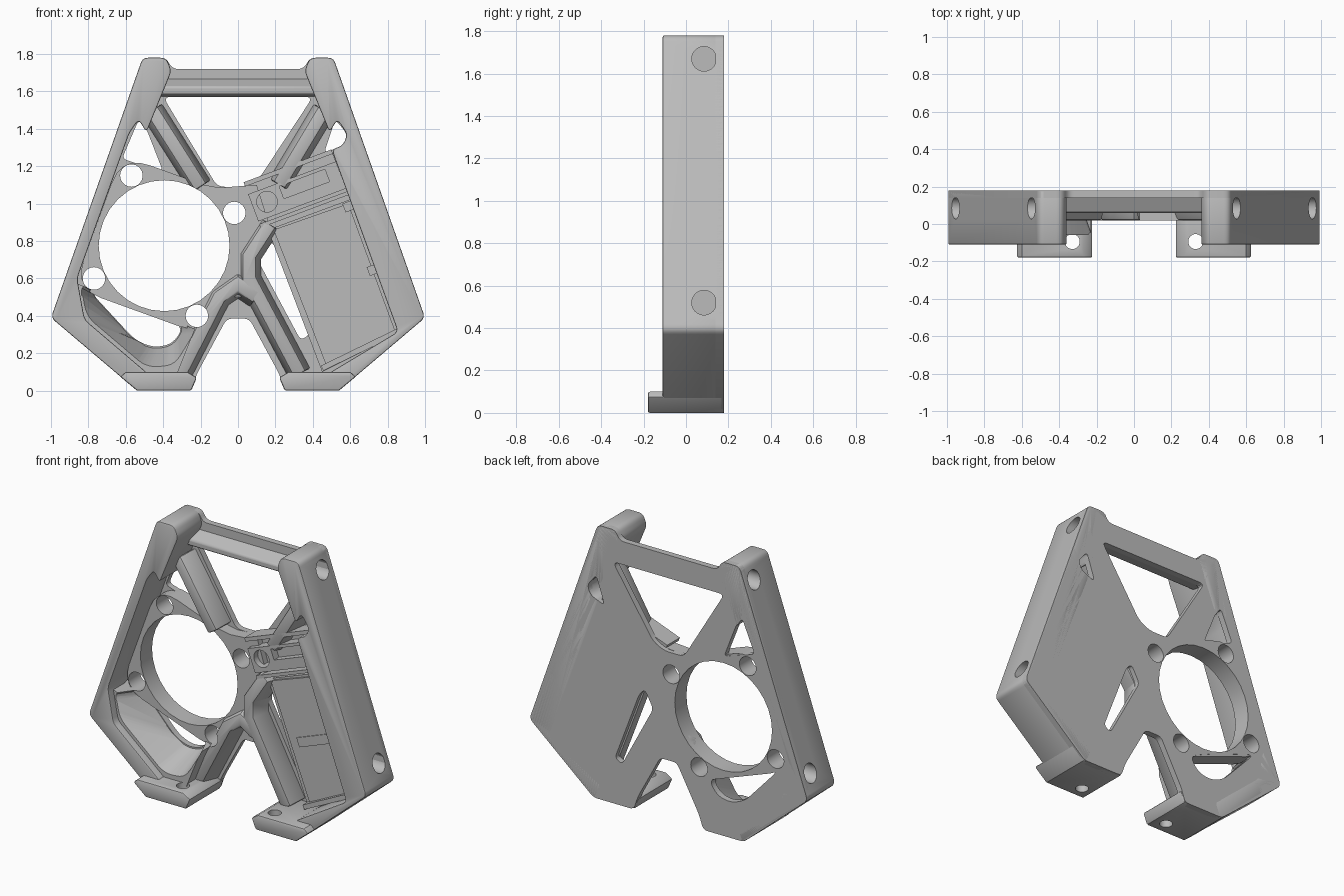
import bpy, bmesh, math
from mathutils import Vector

if "Cube" in bpy.data.objects:
    bpy.data.objects.remove(bpy.data.objects["Cube"])

grey = bpy.data.materials.new("plain_grey")
grey.use_nodes = True
grey.diffuse_color = (0.5, 0.5, 0.5, 1)
grey.node_tree.nodes["Principled BSDF"].inputs["Base Color"].default_value = (0.5, 0.5, 0.5, 1)


def rounded(pts, r, n=5):
    """Replace each corner of a closed outline by a small curve."""
    if r == 0:
        return [Vector(p) for p in pts]
    out = []
    for i, p in enumerate(pts):
        p = Vector(p)
        a, b = Vector(pts[i - 1]) - p, Vector(pts[(i + 1) % len(pts)]) - p
        a = p + a.normalized() * min(r, a.length * 0.45)
        b = p + b.normalized() * min(r, b.length * 0.45)
        for k in range(n + 1):
            t = k / n
            out.append(a * (1 - t) ** 2 + p * 2 * t * (1 - t) + b * t * t)
    return out


def mirrored(pts):
    return [(-x, z) for x, z in reversed(pts)]


def stroke(path, w):
    """Outline of a band of width w along an open path."""
    path = [Vector(p) for p in path]
    left, right = [], []
    for i, p in enumerate(path):
        d1 = (p - path[i - 1]).normalized() if i else None
        d2 = (path[i + 1] - p).normalized() if i < len(path) - 1 else d1
        d1 = d1 or d2
        t = (d1 + d2).normalized()
        nrm = Vector((-t.y, t.x)) * (w / 2 / max(0.5, t.dot(d1)))
        left.append(p + nrm)
        right.append(p - nrm)
    return left + right[::-1]


def tilted(c, u, v, angle):
    """Rectangle with half sizes u, v turned about its centre."""
    ca, sa = math.cos(angle), math.sin(angle)
    return [(c[0] + a * ca - b * sa, c[1] + a * sa + b * ca)
            for a, b in ((-u, -v), (u, -v), (u, v), (-u, v))]


def prism(name, pts, y0, y1, r=0, back=None, bevel=0):
    """Outline in x, z drawn out from y0 to y1, with an optional other back outline."""
    front, rear = rounded(pts, r), rounded(back or pts, r)
    bm = bmesh.new()
    f = [bm.verts.new((p.x, y0, p.y)) for p in front]
    b = [bm.verts.new((p.x, y1, p.y)) for p in rear]
    bm.faces.new(f)
    bm.faces.new(b[::-1])
    for i in range(len(f)):
        bm.faces.new((f[i - 1], b[i - 1], b[i], f[i]))
    bmesh.ops.recalc_face_normals(bm, faces=bm.faces)
    me = bpy.data.meshes.new(name)
    bm.to_mesh(me)
    bm.free()
    me.materials.append(grey)
    ob = bpy.data.objects.new(name, me)
    bpy.context.collection.objects.link(ob)
    if bevel:
        m = ob.modifiers.new("soft_edges", "BEVEL")
        m.width, m.segments, m.limit_method = bevel, 2, "ANGLE"
        m.angle_limit = math.radians(40)
    return ob


def drill(loc, r, depth, rot=(math.pi / 2, 0, 0)):
    bpy.ops.mesh.primitive_cylinder_add(vertices=32, radius=r, depth=depth, location=loc, rotation=rot)
    ob = bpy.context.object
    ob.name = "cutter"
    ob.data.materials.append(grey)
    return ob


def hole(pts, r=0.03):
    return prism("cutter", pts, -0.3, 0.3, r)


def cut(ob, cutters):
    for c in cutters:
        m = ob.modifiers.new("cut", "BOOLEAN")
        m.operation, m.object, m.solver = "DIFFERENCE", c, "EXACT"
        c.hide_render = True
    bpy.context.view_layer.update()
    me = bpy.data.meshes.new_from_object(ob.evaluated_get(bpy.context.evaluated_depsgraph_get()))
    ob.modifiers.clear()
    ob.data = me
    for c in cutters:
        bpy.data.objects.remove(c)
    return ob


TILT = math.radians(20.5)
FAN = Vector((-0.395, 0.775))
SCREWS = [(-0.57, 1.15), (-0.02, 0.95), (-0.77, 0.6), (-0.22, 0.4)]
LEFT_GAP = [(-0.53, 1.45), (-0.49, 1.4), (-0.40, 1.17), (-0.62, 1.24)]
RIGHT_GAP = [(0.52, 1.45), (0.585, 1.37), (0.56, 1.31), (0.46, 1.27)]
SCOOP = [(-0.79, 0.53), (-0.55, 0.27), (-0.45, 0.23), (-0.35, 0.25), (-0.29, 0.34), (-0.5, 0.43)]
BED_GAP = [(0.11, 0.69), (0.17, 0.8), (0.21, 0.76), (0.385, 0.3), (0.335, 0.27)]


def fan_holes():
    return [drill((FAN.x, 0, FAN.y), 0.35, 1)] + [drill((x, 0, z), 0.06, 1) for x, z in SCREWS]


# Back plate with all its openings
half = [(0.06, 0.385), (0.22, 0.09), (0.25, 0.0), (0.54, 0.0), (1.0, 0.39),
        (0.51, 1.78), (0.385, 1.78), (0.35, 1.72)]
plate = prism("back_plate", half + mirrored(half), 0.14, 0.18, 0.03)
cut(plate, fan_holes() + [
    hole([(-0.4, 1.57), (0.4, 1.57), (0.11, 1.13), (0.03, 1.09), (-0.11, 1.09)], 0.04),
    hole(LEFT_GAP), hole(RIGHT_GAP), hole(SCOOP, 0.06), hole(BED_GAP)])

# Deep side rails with the lower sloping walls
rail_l = [(-1, 0.39), (-0.51, 1.78), (-0.385, 1.78), (-0.355, 1.71), (-0.49, 1.38), (-0.53, 1.45),
          (-0.58, 1.38), (-0.86, 0.6), (-0.82, 0.38), (-0.48, 0.09), (-0.52, 0), (-0.54, 0)]
rail_r = [(1, 0.39), (0.51, 1.78), (0.385, 1.78), (0.355, 1.71), (0.49, 1.38), (0.53, 1.45),
          (0.585, 1.37), (0.56, 1.31), (0.5, 1.29), (0.855, 0.315), (0.48, 0.09), (0.52, 0), (0.54, 0)]
for name, pts, s in (("right_rail", rail_l, -1), ("left_rail", rail_r, 1)):
    rail = prism(name, pts, -0.11, 0.18, 0.03, bevel=0.01)
    cut(rail, [drill((s * x, 0.085, z), 0.058, 0.26, (0, math.pi / 2, 0))
               for x, z in ((0.55, 1.67), (0.95, 0.52))])

# Feet with vertical screw holes
foot = [(0.25, 0), (0.54, 0), (0.63, 0.075), (0.6, 0.1), (0.27, 0.1), (0.22, 0.07)]
for name, pts, s in (("left_foot", foot, 1), ("right_foot", mirrored(foot), -1)):
    cut(prism(name, pts, -0.18, 0.175, bevel=0.01), [drill((s * 0.33, -0.094, 0), 0.04, 0.5, (0, 0, 0))])

# Fan mount ring
ring = prism("fan_ring", tilted(FAN, 0.378, 0.378, -TILT + 0.01), 0.06, 0.178, 0.16)
cut(ring, fan_holes())

# Hollow scoop in the lower corner
scoop_wall = [(-0.88, 0.58), (-0.83, 0.35), (-0.49, 0.08), (-0.33, 0.08), (-0.23, 0.33), (-0.5, 0.43)]
scoop_top = [(-0.85, 0.57), (-0.82, 0.4), (-0.49, 0.12), (-0.34, 0.13), (-0.2, 0.36), (-0.5, 0.6)]
scoop = prism("lower_scoop", scoop_wall, -0.06, 0.15)
cut(scoop, [prism("cutter", scoop_top, -0.07, 0.16, 0.06, SCOOP), *fan_holes()])

# Spokes, arch and crossbar as tapered ribs
ribs = {
    "upper_right_spoke": [(-0.46, 1.5), (-0.2, 1.09)],
    "upper_left_spoke": [(0.46, 1.5), (0.22, 1.1)],
    "right_leg_rib": [(-0.31, 0.09), (-0.1, 0.5), (0, 0.57), (0.1, 0.5)],
    "left_leg_rib": [(0.33, 0.09), (0.06, 0.6), (0.06, 0.72), (0.17, 0.89)],
}
for name, path in ribs.items():
    cut(prism(name, stroke(path, 0.07), 0.02, 0.15, back=stroke(path, 0.13), bevel=0.01), fan_holes())
prism("crossbar", stroke([(-0.42, 1.605), (0.42, 1.605)], 0.04), 0.06, 0.15,
      back=stroke([(-0.42, 1.62), (0.42, 1.62)], 0.1), bevel=0.01)

# Central hub joining the spokes
hub = [(-0.22, 0.3), (-0.07, 0.5), (0.07, 0.5), (0.06, 0.62), (0.06, 0.75), (0.17, 0.88),
       (0.1, 1.1), (-0.1, 1.085), (-0.28, 1.12), (-0.2, 0.7)]
cut(prism("hub", hub, 0.06, 0.15), fan_holes())

# Recessed servo bed with its shallow marks
prism("servo_bed", [(0.16, 0.86), (0.62, 1.03), (0.87, 0.31), (0.45, 0.1)], 0.08, 0.15)
prism("bed_panel", [(0.19, 0.86), (0.59, 1.0), (0.84, 0.32), (0.47, 0.14)], 0.065, 0.09)
prism("bed_strip", tilted((0.54, 0.57), 0.16, 0.03, TILT), 0.058, 0.07)
for c in ((0.72, 0.645), (0.59, 0.985)):
    prism("bed_clip", tilted(c, 0.025, 0.025, TILT), 0.045, 0.07)
prism("bed_end_lip", stroke([(0.45, 0.12), (0.86, 0.32)], 0.03), 0.03, 0.15)

# Servo horn block with groove, screw hole and window
block = prism("servo_block", tilted((0.31, 1.08), 0.25, 0.13, TILT), 0.02, 0.15)
cut(block, [prism("cutter", tilted((0.285, 1.16), 0.3, 0.022, TILT), -0.1, 0.1),
            prism("cutter", tilted((0.355, 1.105), 0.13, 0.035, TILT), -0.1, 0.07),
            prism("cutter", tilted((0.345, 0.985), 0.3, 0.008, TILT), -0.1, 0.08),
            drill((0.155, 0, 1.01), 0.055, 0.2)])

# Smooth rounded corners, keep hard edges
bpy.ops.object.select_all(action="DESELECT")
for ob in bpy.context.scene.objects:
    if ob.type == "MESH":
        ob.select_set(True)
        bpy.context.view_layer.objects.active = ob
bpy.ops.object.shade_smooth_by_angle(angle=math.radians(30))
